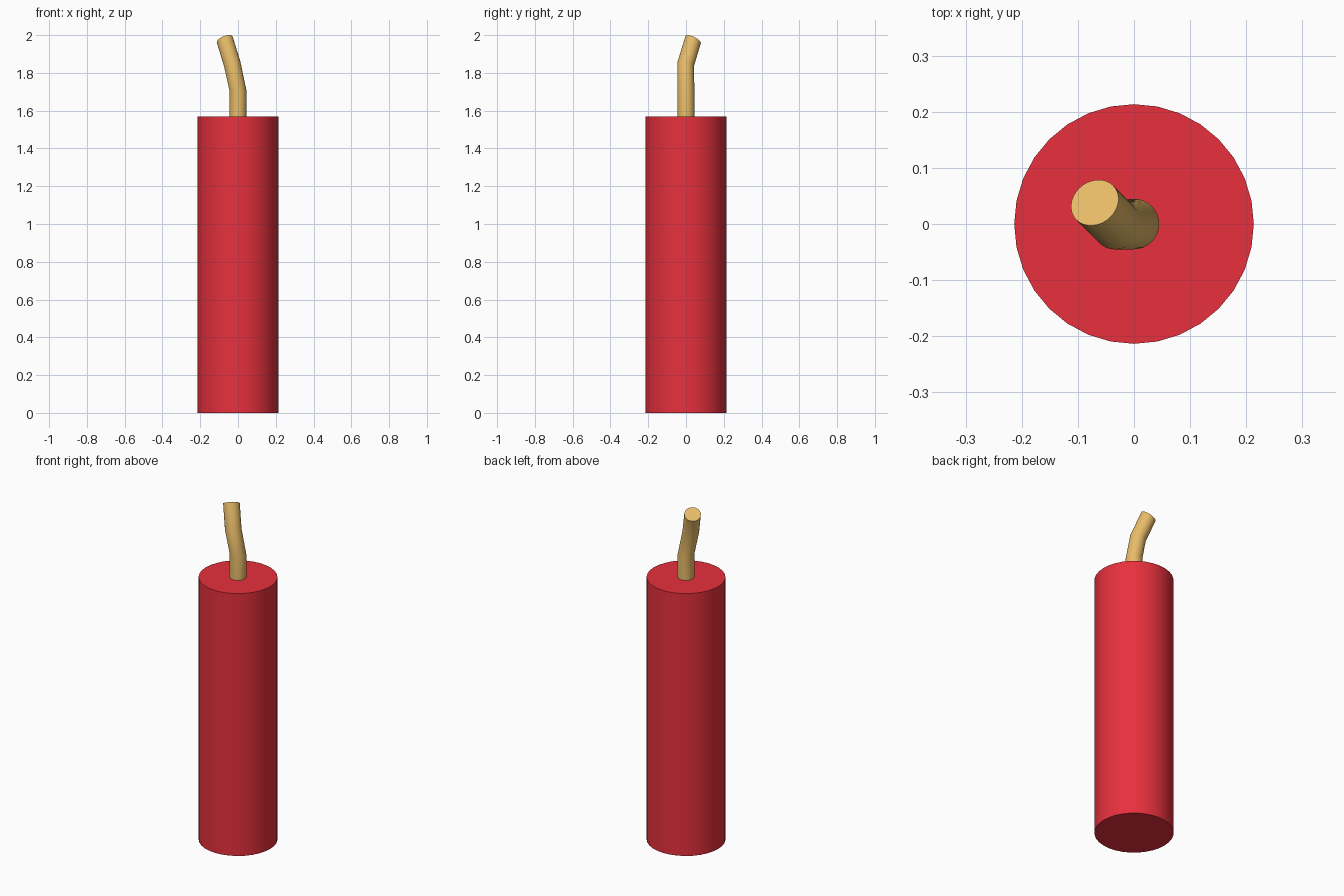
import bpy, bmesh, math
from mathutils import Vector

if "Cube" in bpy.data.objects:
    bpy.data.objects.remove(bpy.data.objects["Cube"])

SIDES = 32


def material(name, color):
    m = bpy.data.materials.new(name)
    m.diffuse_color = color
    m.use_nodes = True
    m.node_tree.nodes["Principled BSDF"].inputs["Base Color"].default_value = m.diffuse_color
    return m


def tube(name, stations, radius, mat):
    """Capped tube through (centre, ring normal) stations."""
    bm = bmesh.new()
    rings = []
    for centre, normal in stations:
        rot = Vector((0, 0, 1)).rotation_difference(Vector(normal))
        ring = []
        for i in range(SIDES):
            a = 2 * math.pi * i / SIDES
            p = Vector((radius * math.cos(a), radius * math.sin(a), 0))
            ring.append(bm.verts.new(Vector(centre) + rot @ p))
        rings.append(ring)
    for lo, hi in zip(rings, rings[1:]):
        for i in range(SIDES):
            j = (i + 1) % SIDES
            bm.faces.new((lo[i], lo[j], hi[j], hi[i]))
    bm.faces.new(rings[0][::-1])
    bm.faces.new(rings[-1])
    mesh = bpy.data.meshes.new(name)
    bm.to_mesh(mesh)
    bm.free()
    mesh.materials.append(mat)
    ob = bpy.data.objects.new(name, mesh)
    bpy.context.collection.objects.link(ob)
    bpy.ops.object.select_all(action='DESELECT')
    ob.select_set(True)
    bpy.context.view_layer.objects.active = ob
    bpy.ops.object.shade_smooth_by_angle(angle=math.radians(35))
    return ob


red = material("red_paper", (0.8, 0.03, 0.047, 1))
tan = material("tan_cord", (0.8, 0.5, 0.14, 1))
up = (0, 0, 1)

# Main stick
tube("stick_body", [((0, 0, 0), up), ((0, 0, 1.568), up)], 0.2135, red)

# Bent fuse, sunk slightly into the top of the stick
tube("fuse", [
    ((0, 0, 1.55), up),
    ((0, 0, 1.705), up),
    ((-0.03, -0.002, 1.845), (-0.33, 0.3, 1)),
    ((-0.07, 0.038, 1.976), (-0.4, 0.5, 1)),
], 0.045, tan)
